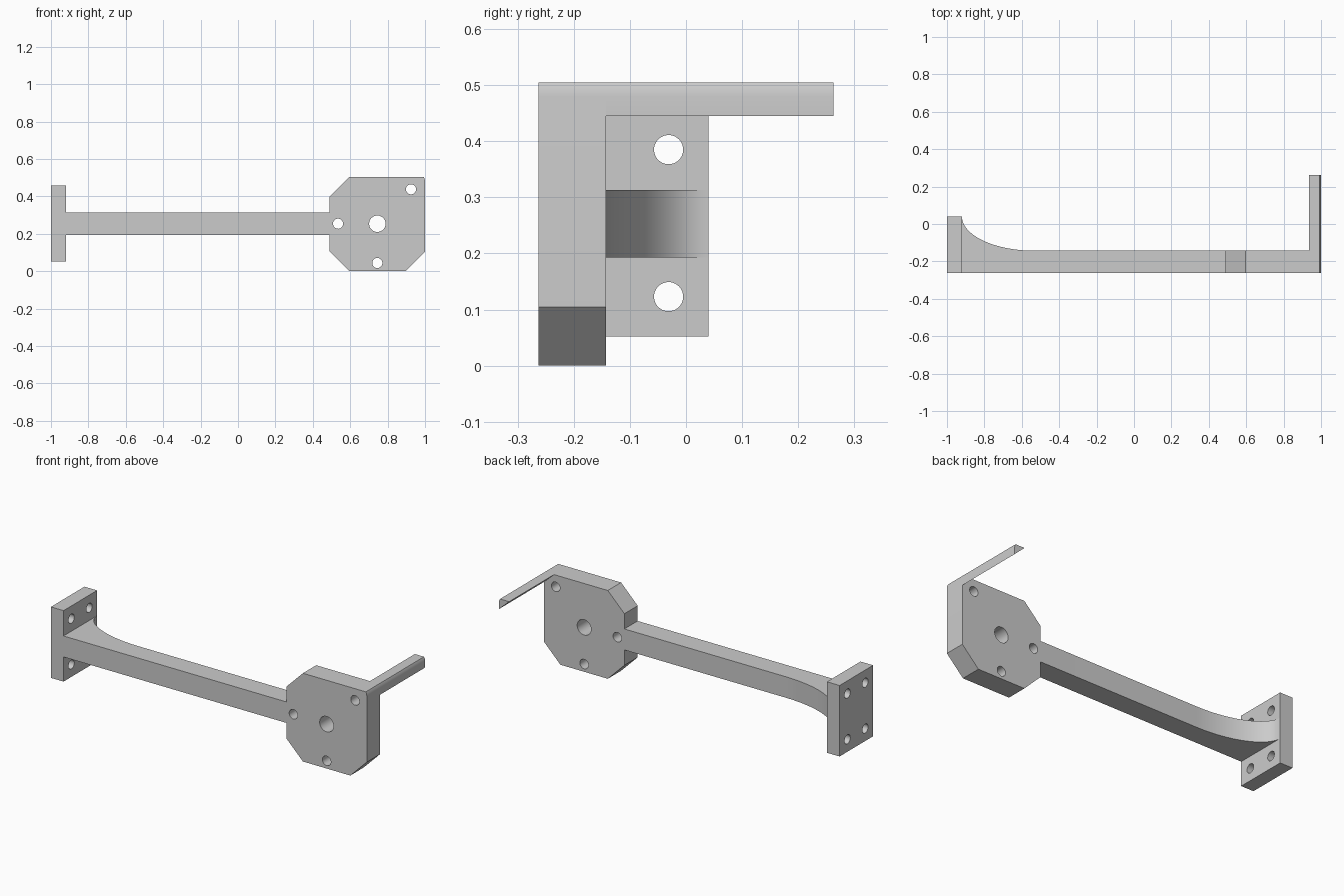
import bpy, bmesh, math
from mathutils import Matrix, Vector

cube = bpy.data.objects.get("Cube")
if cube:
    bpy.data.objects.remove(cube, do_unlink=True)

grey = bpy.data.materials.new("plain_grey")
grey.use_nodes = True
grey.diffuse_color = (0.6, 0.6, 0.6, 1)
grey.node_tree.nodes["Principled BSDF"].inputs["Base Color"].default_value = (0.6, 0.6, 0.6, 1)

FRONT, BACK = -0.263, -0.143      # thickness of the plate and arm
AXES = {"x": Vector((1, 0, 0)), "y": Vector((0, 1, 0)), "z": Vector((0, 0, 1))}


def place(axis, a, b, depth):
    """Point from two profile coordinates and a depth along the axis."""
    return {"x": (depth, a, b), "y": (a, depth, b), "z": (a, b, depth)}[axis]


def add_object(name, bm):
    bmesh.ops.recalc_face_normals(bm, faces=bm.faces)
    mesh = bpy.data.meshes.new(name)
    bm.to_mesh(mesh)
    bm.free()
    mesh.materials.append(grey)
    obj = bpy.data.objects.new(name, mesh)
    bpy.context.collection.objects.link(obj)
    return obj


def prism(name, axis, outline, start, end):
    """Extrude a flat outline along an axis."""
    bm = bmesh.new()
    face = bm.faces.new([bm.verts.new(place(axis, a, b, start)) for a, b in outline])
    grown = bmesh.ops.extrude_face_region(bm, geom=[face], use_keep_orig=True)
    verts = [v for v in grown["geom"] if isinstance(v, bmesh.types.BMVert)]
    bmesh.ops.translate(bm, verts=verts, vec=AXES[axis] * (end - start))
    return add_object(name, bm)


def select(obj):
    bpy.ops.object.select_all(action="DESELECT")
    obj.select_set(True)
    bpy.context.view_layer.objects.active = obj


def drill(obj, axis, holes, middle):
    """Cut round through holes given as (a, b, radius)."""
    bm = bmesh.new()
    turn = AXES["z"].rotation_difference(AXES[axis]).to_matrix().to_4x4()
    for a, b, radius in holes:
        spot = Matrix.Translation(place(axis, a, b, middle)) @ turn
        bmesh.ops.create_cone(bm, cap_ends=True, segments=40, radius1=radius,
                              radius2=radius, depth=0.3, matrix=spot)
    cutter = add_object("hole_cutter", bm)
    cutter.hide_render = True
    mod = obj.modifiers.new("holes", "BOOLEAN")
    mod.operation, mod.solver, mod.object = "DIFFERENCE", "EXACT", cutter
    select(obj)
    bpy.ops.object.modifier_apply(modifier=mod.name)
    bpy.data.objects.remove(cutter, do_unlink=True)


def smooth(obj):
    select(obj)
    bpy.ops.object.shade_smooth_by_angle(angle=math.radians(30))


# Softened upper outer corner, shared by the plate and the rod
corner = [(1, 0.48), (0.998, 0.495), (0.993, 0.505)]

# Clipped-corner mounting plate
plate = prism("motor_plate", "y",
              [(0.49, 0.105), (0.595, 0), (0.895, 0), (1, 0.105)] + corner +
              [(0.595, 0.505), (0.49, 0.4)], FRONT, BACK)
drill(plate, "y", [(0.745, 0.254, 0.044), (0.535, 0.254, 0.027),
                   (0.745, 0.044, 0.027), (0.925, 0.438, 0.027)], BACK - 0.06)

# Triangular rod reaching back from the upper corner
rod = prism("corner_rod", "y", [(0.935, 0.505), (1, 0.445)] + corner, BACK, 0.263)

# Arm with a sweeping elliptical flare into the flange
steps = 24
flare = []
for i in range(steps + 1):
    t = math.pi / 2 * i / steps
    flare.append((-0.53 - 0.39 * math.sin(t), 0.04 - 0.183 * math.cos(t)))
arm = prism("arm", "z", [(-0.92, FRONT), (0.49, FRONT), (0.49, BACK)] + flare, 0.193, 0.313)

# End flange with four bolt holes
flange = prism("end_flange", "x", [(FRONT, 0.052), (0.04, 0.052), (0.04, 0.458), (FRONT, 0.458)],
               -1, -0.92)
drill(flange, "x", [(y, z, 0.026) for y in (-0.031, -0.192) for z in (0.123, 0.385)], -0.96)

for part in (plate, rod, arm, flange):
    smooth(part)
